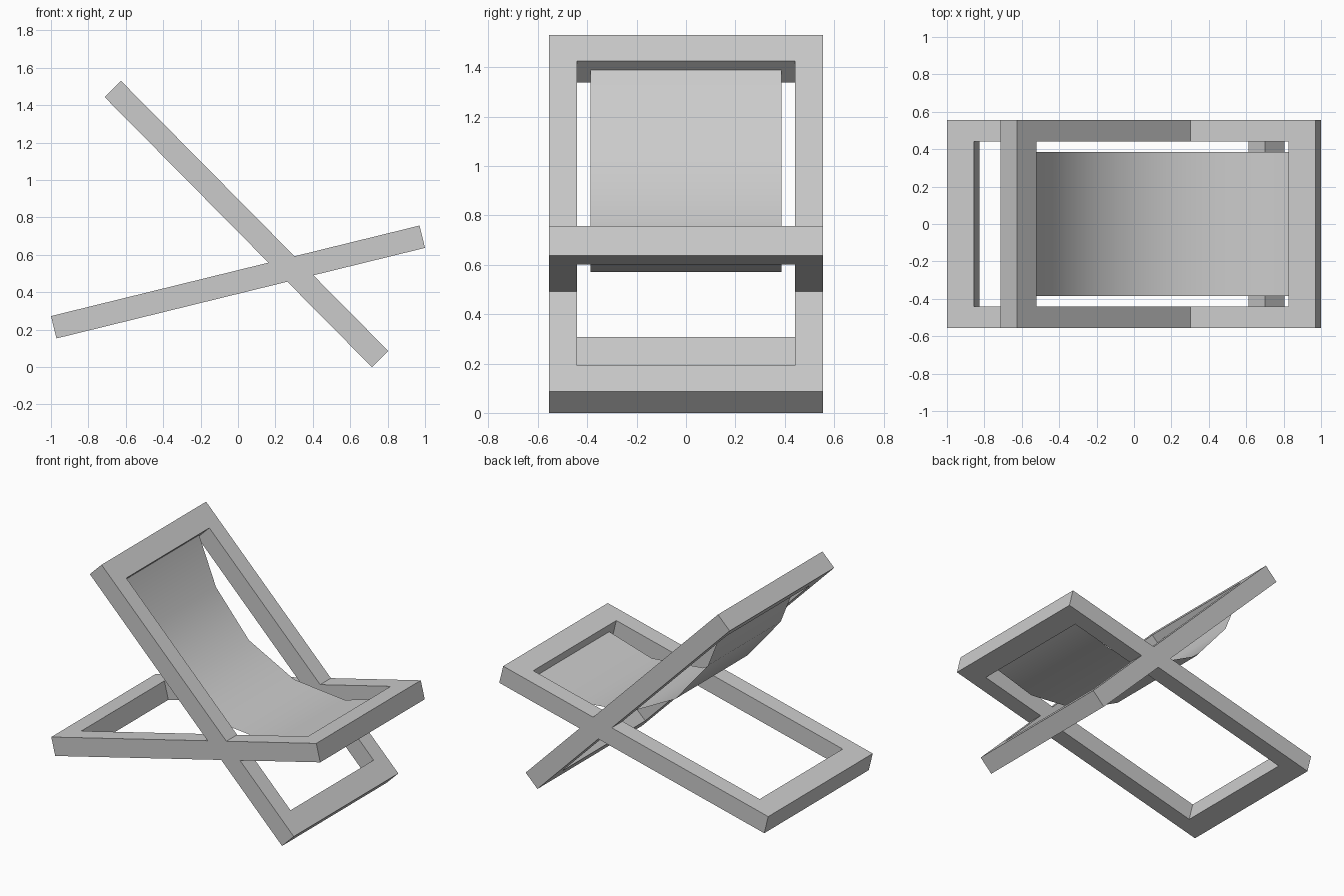
import bpy
import bmesh
from math import radians

if "Cube" in bpy.data.objects:
    bpy.data.objects.remove(bpy.data.objects["Cube"])

HALF_W = 0.555      # half width of the frames
SIDE_W = 0.114      # width of the long bars
RAIL_W = 0.148      # width of the end rails
THICK = 0.123       # frame thickness


def make_object(name, bm):
    bmesh.ops.recalc_face_normals(bm, faces=bm.faces)
    mesh = bpy.data.meshes.new(name)
    bm.to_mesh(mesh)
    bm.free()
    ob = bpy.data.objects.new(name, mesh)
    bpy.context.collection.objects.link(ob)
    return ob


def frame(name, length, centre, tilt):
    """Flat rectangular ring, tilted about y."""
    bm = bmesh.new()

    def loop(hx, hy, z):
        return [bm.verts.new((sx * hx, sy * hy, z))
                for sx, sy in ((-1, -1), (1, -1), (1, 1), (-1, 1))]

    hx, ix, iy = length / 2, length / 2 - RAIL_W, HALF_W - SIDE_W
    h = THICK / 2
    loops = [loop(hx, HALF_W, h), loop(ix, iy, h),
             loop(ix, iy, -h), loop(hx, HALF_W, -h)]
    for k in range(4):
        a, b = loops[k], loops[(k + 1) % 4]
        for i in range(4):
            j = (i + 1) % 4
            bm.faces.new((a[i], a[j], b[j], b[i]))
    ob = make_object(name, bm)
    ob.location = (centre[0], 0, centre[1])
    ob.rotation_euler.y = radians(tilt)
    return ob


# Two crossing frames
frame("back_frame", 2.032, (0.045, 0.765), 45.3)
frame("seat_frame", 2.029, (0.0, 0.455), -13.8)

# Thin fabric sling hung between the upper rail and the front rail
profile = [(-0.56, 1.39), (-0.434, 1.072), (-0.189, 0.781),
           (0.146, 0.607), (0.525, 0.57), (0.845, 0.665)]
bm = bmesh.new()
rows = [[bm.verts.new((x, y, z)) for y in (-0.386, 0.386)] for x, z in profile]
for a, b in zip(rows, rows[1:]):
    bm.faces.new((a[0], b[0], b[1], a[1]))
sling = make_object("fabric_sling", bm)
# The sitting side of the cloth faces up
if sling.data.polygons[0].normal.z < 0:
    sling.data.flip_normals()
for p in sling.data.polygons:
    p.use_smooth = True
